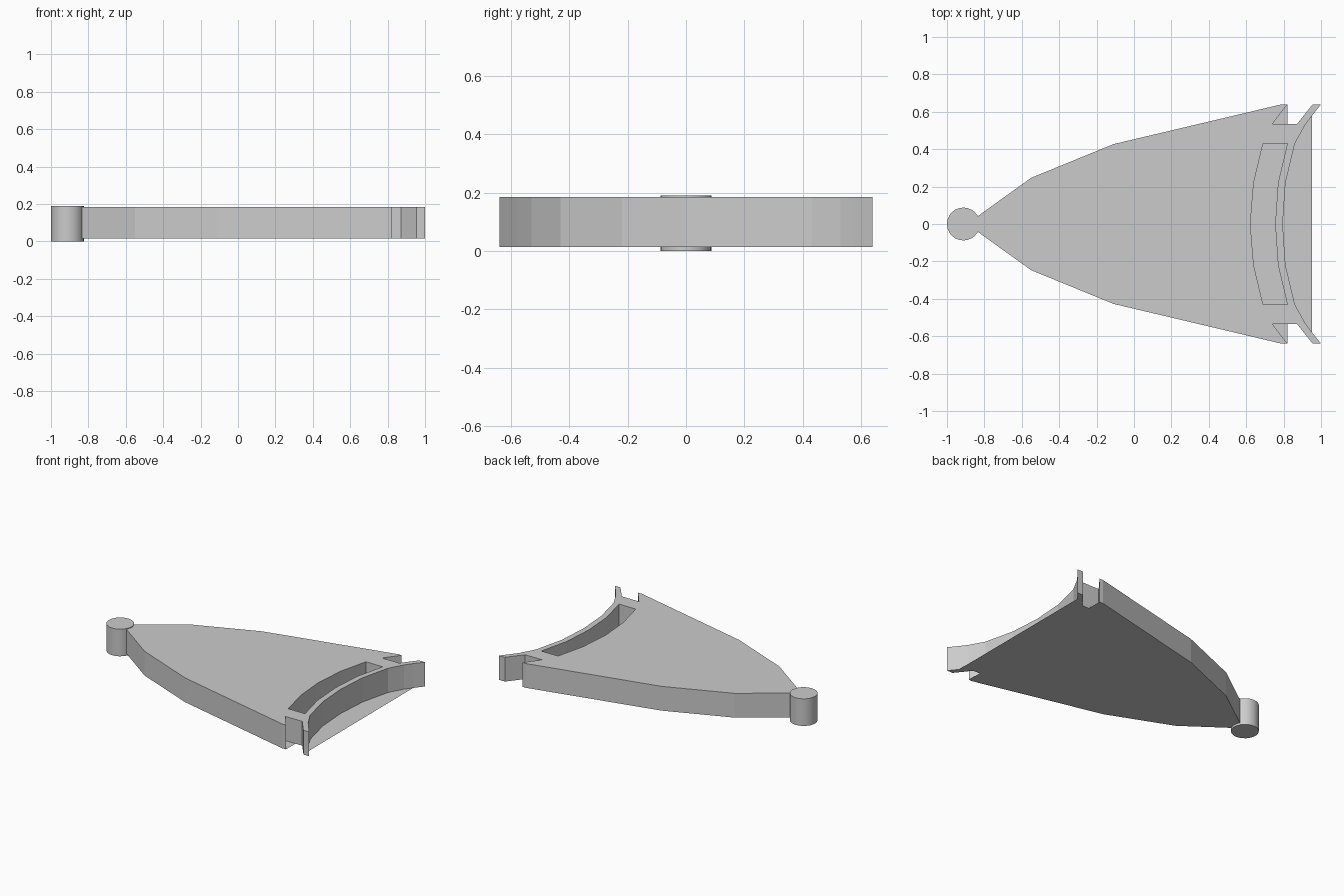
import bpy, bmesh

if "Cube" in bpy.data.objects:
    bpy.data.objects.remove(bpy.data.objects["Cube"])

Z0, Z1 = 0.015, 0.185


def half_part(name, outline, height):
    """Half outline (y >= 0) turned into a prism or a flat sheet; mirrored across y = 0."""
    bm = bmesh.new()
    face = bm.faces.new([bm.verts.new((x, y, Z0)) for x, y in outline])
    face.normal_update()
    if face.normal.z > 0:
        face.normal_flip()
    if height:
        ext = bmesh.ops.extrude_face_region(bm, geom=[face], use_keep_orig=True)
        top = [g for g in ext["geom"] if isinstance(g, bmesh.types.BMVert)]
        bmesh.ops.translate(bm, verts=top, vec=(0, 0, height))
        bmesh.ops.recalc_face_normals(bm, faces=bm.faces[:])
        # open the centre plane so both halves join cleanly
        seam = [f for f in bm.faces if all(abs(v.co.y) < 1e-5 for v in f.verts)]
        bmesh.ops.delete(bm, geom=seam, context='FACES')
    mesh = bpy.data.meshes.new(name)
    bm.to_mesh(mesh)
    bm.free()
    obj = bpy.data.objects.new(name, mesh)
    bpy.context.collection.objects.link(obj)
    mod = obj.modifiers.new("mirror", 'MIRROR')
    mod.use_axis = (False, True, False)
    mod.use_clip = True
    return obj


slot_inner = [(0.622, 0), (0.64, 0.22), (0.69, 0.43)]
slot_outer = [(0.82, 0.43), (0.77, 0.22), (0.755, 0)]
front_arc = [(0.795, 0), (0.81, 0.22), (0.86, 0.43), (0.915, 0.53), (0.952, 0.58)]
horn = [(1.0, 0.64), (0.955, 0.64), (0.872, 0.535)]
notch = [(0.82, 0.535), (0.74, 0.535), (0.82, 0.64)]
side = [(0.79, 0.64), (-0.11, 0.427), (-0.55, 0.247), (-0.835, 0.042), (-0.86, 0.042)]

# main plate with slot, side notches and curved front rim
half_part("plate", [(-0.86, 0)] + slot_inner + slot_outer + front_arc + horn + notch + side, Z1 - Z0)

# thin floors closing the underside of the openings
half_part("slot_floor", slot_inner + slot_outer, 0)
half_part("front_floor", front_arc + [(0.952, 0)], 0)
half_part("notch_floor", notch, 0)

# pivot pin at the narrow end
bpy.ops.mesh.primitive_cylinder_add(vertices=24, radius=0.088, depth=0.19, location=(-0.912, 0, 0.095))
pin = bpy.context.object
pin.name = "pivot_pin"
bpy.ops.object.shade_smooth_by_angle()
